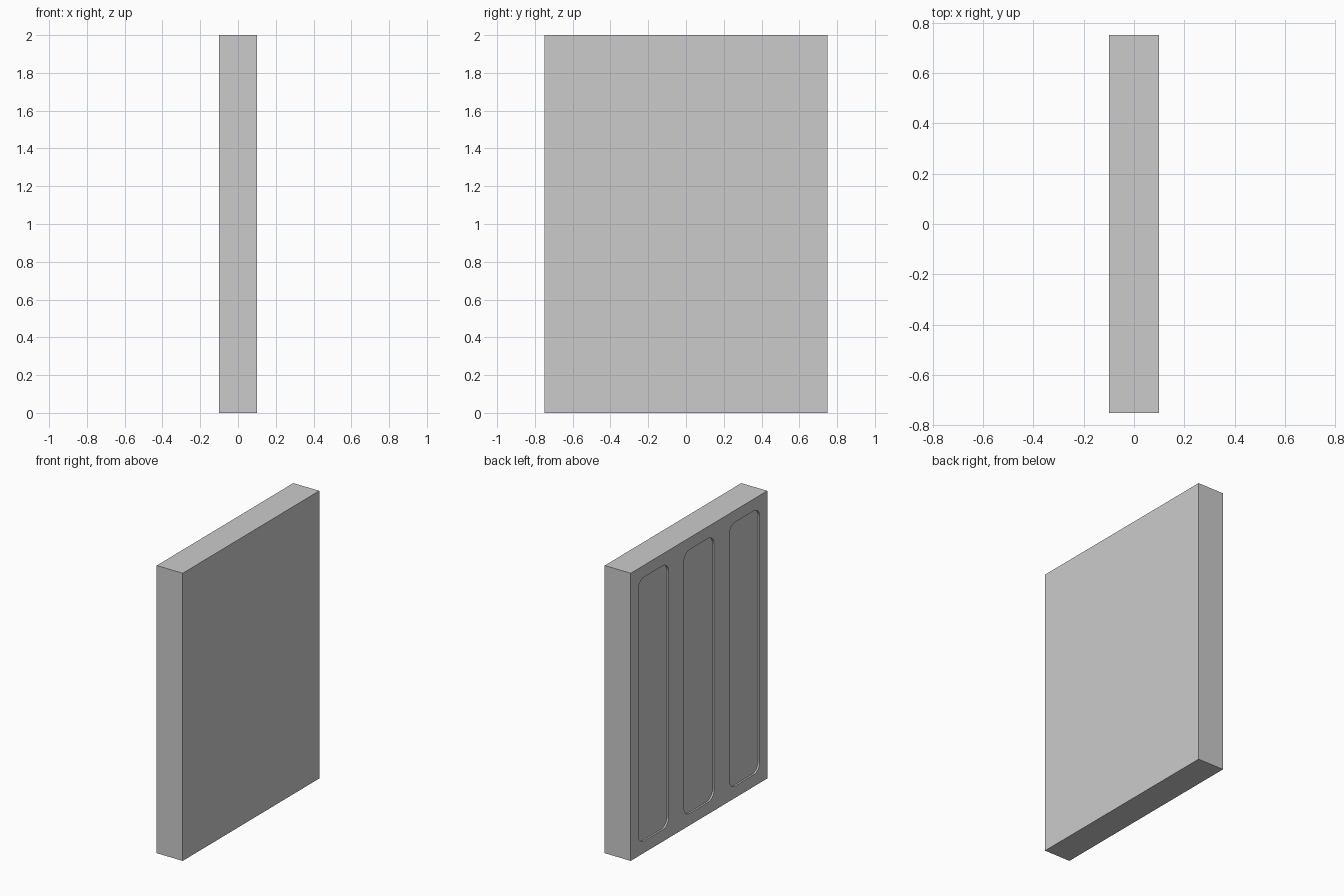
import bpy, bmesh
from math import cos, sin, pi

if "Cube" in bpy.data.objects:
    bpy.data.objects.remove(bpy.data.objects["Cube"])

THICK, WIDTH, HEIGHT = 0.2, 1.5, 2.0
MARGIN, RADIUS, DEPTH = 0.083, 0.065, 0.012
PANEL_W = WIDTH / 3 - 2 * MARGIN


def make_object(name, bm):
    bmesh.ops.recalc_face_normals(bm, faces=bm.faces[:])
    mesh = bpy.data.meshes.new(name)
    bm.to_mesh(mesh)
    bm.free()
    obj = bpy.data.objects.new(name, mesh)
    bpy.context.collection.objects.link(obj)
    return obj


def rounded_prism(bm, yc):
    # Rounded upright rectangle, pushed into the left face
    hy, hz = PANEL_W / 2 - RADIUS, HEIGHT / 2 - MARGIN - RADIUS
    verts = []
    for i, (sy, sz) in enumerate([(1, 1), (-1, 1), (-1, -1), (1, -1)]):
        for k in range(7):
            a = (i + k / 6) * pi / 2
            verts.append(bm.verts.new((-THICK / 2 - 0.1,
                                       yc + sy * hy + RADIUS * cos(a),
                                       HEIGHT / 2 + sz * hz + RADIUS * sin(a))))
    face = bm.faces.new(verts)
    ext = bmesh.ops.extrude_face_region(bm, geom=[face], use_keep_orig=True)
    moved = [g for g in ext["geom"] if isinstance(g, bmesh.types.BMVert)]
    bmesh.ops.translate(bm, verts=moved, vec=(0.1 + DEPTH, 0, 0))


# Main slab
bm = bmesh.new()
bmesh.ops.create_cube(bm, size=1)
bmesh.ops.scale(bm, verts=bm.verts[:], vec=(THICK, WIDTH, HEIGHT))
bmesh.ops.translate(bm, verts=bm.verts[:], vec=(0, 0, HEIGHT / 2))
slab = make_object("wall_panel", bm)

# Three shallow recesses on the left face
bm = bmesh.new()
for i in (-1, 0, 1):
    rounded_prism(bm, i * WIDTH / 3)
cutter = make_object("recess_cutter", bm)
cutter.hide_render = True

mod = slab.modifiers.new("recesses", 'BOOLEAN')
mod.operation = 'DIFFERENCE'
mod.solver = 'EXACT'
mod.object = cutter
bpy.context.view_layer.objects.active = slab
bpy.ops.object.modifier_apply(modifier=mod.name)
bpy.data.objects.remove(cutter)
